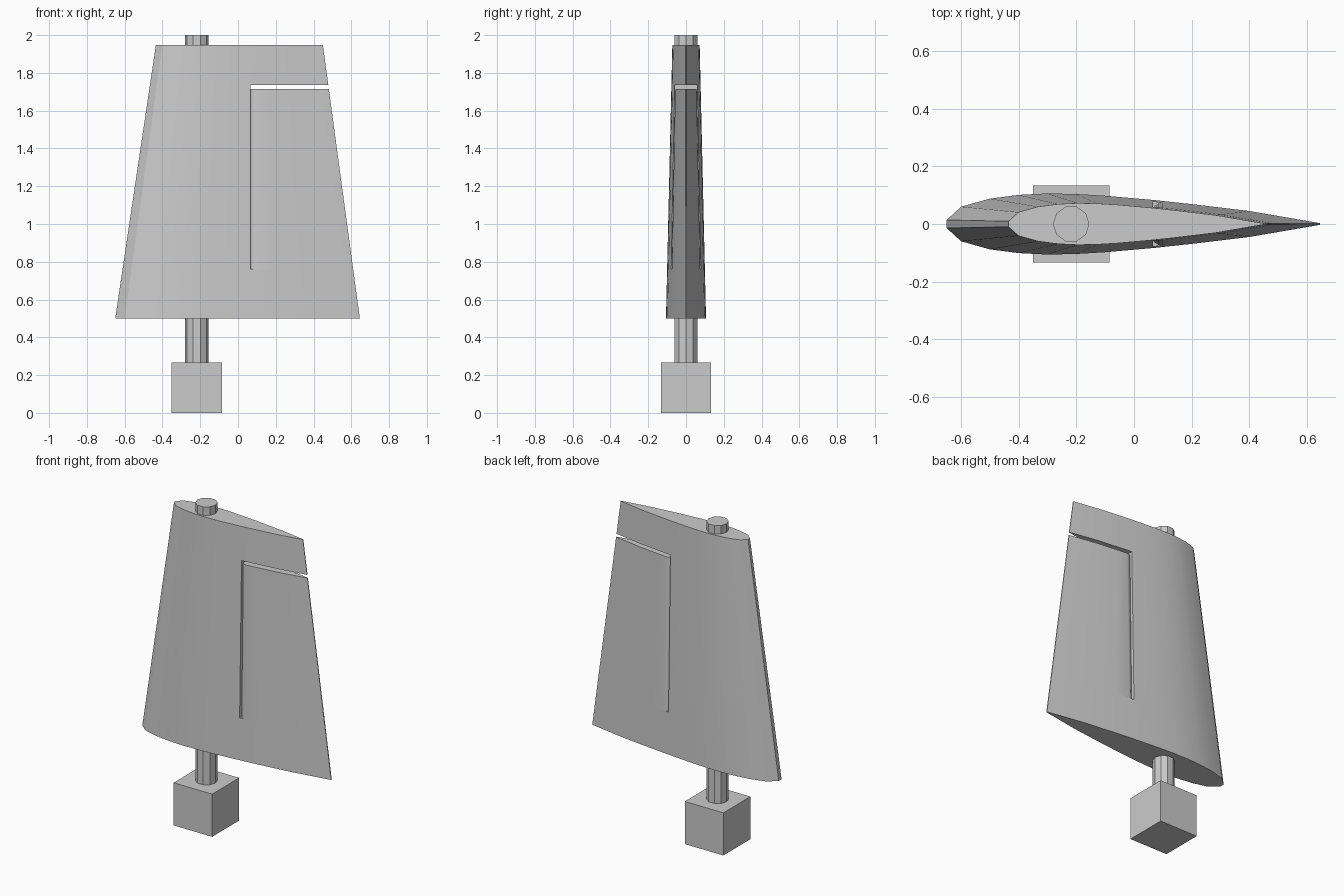
import bpy, bmesh, math

if "Cube" in bpy.data.objects:
    bpy.data.objects.remove(bpy.data.objects["Cube"])

# Half profile of the foil at its foot: (x, half thickness)
FOIL = [(-0.65, 0.014), (-0.60, 0.06), (-0.50, 0.088), (-0.40, 0.101), (-0.30, 0.106),
        (-0.20, 0.104), (-0.10, 0.098), (0.07, 0.083), (0.20, 0.069), (0.40, 0.045), (0.645, 0.003)]
Z0, Z1 = 0.50, 1.947
FLAP_Z0, FLAP_Z1, GAP_Z = 0.762, 1.715, 1.735
HINGE = 0.066


def taper(z):
    """Scale and x shift of the foil at height z."""
    t = (z - Z0) / (Z1 - Z0)
    return 1 - 0.317 * t, 0.009 * t


def section(z):
    s, dx = taper(z)
    return [(x * s + dx, y * s) for x, y in FOIL]


def flap_section(z):
    """Rounded nose tucked into the hinge slot, then the foil's own tail."""
    pts = section(z)

    def half(x):
        for (xa, ya), (xb, yb) in zip(pts, pts[1:]):
            if xa <= x <= xb:
                return ya + (yb - ya) * (x - xa) / (xb - xa)
        return pts[-1][1]

    nose = [(HINGE - 0.012, 0.5), (HINGE + 0.004, 0.8), (HINGE + 0.018, 0.95), (HINGE + 0.032, 1.0)]
    return [(x, half(x) * k) for x, k in nose] + pts[-3:]


def loft(name, sec, za, zb):
    bm = bmesh.new()
    rings = []
    for z in (za, zb):
        h = sec(z)
        loop = [(x, -y) for x, y in h] + [(x, y) for x, y in reversed(h)]
        rings.append([bm.verts.new((x, y, z)) for x, y in loop])
    n = len(rings[0])
    for i in range(n):
        j = (i + 1) % n
        bm.faces.new((rings[0][i], rings[0][j], rings[1][j], rings[1][i]))
    bm.faces.new(rings[0])
    bm.faces.new(rings[1])
    bmesh.ops.recalc_face_normals(bm, faces=bm.faces)
    me = bpy.data.meshes.new(name)
    bm.to_mesh(me)
    bm.free()
    ob = bpy.data.objects.new(name, me)
    bpy.context.collection.objects.link(ob)
    return ob


def box(name, lo, hi):
    bpy.ops.mesh.primitive_cube_add(size=1, location=[(a + b) / 2 for a, b in zip(lo, hi)])
    ob = bpy.context.object
    ob.name = name
    ob.scale = [b - a for a, b in zip(lo, hi)]
    bpy.ops.object.transform_apply(location=False, rotation=False, scale=True)
    return ob


def smooth(ob, angle=25):
    bpy.ops.object.select_all(action='DESELECT')
    ob.select_set(True)
    bpy.context.view_layer.objects.active = ob
    bpy.ops.object.shade_smooth_by_angle(angle=math.radians(angle))


# Main blade, with the flap opening cut out of its trailing side
blade = loft("blade", section, Z0, Z1)
cutter = box("flap_opening", (HINGE, -0.3, FLAP_Z0), (0.9, 0.3, GAP_Z))
mod = blade.modifiers.new("opening", 'BOOLEAN')
mod.operation = 'DIFFERENCE'
mod.solver = 'EXACT'
mod.object = cutter
bpy.ops.object.select_all(action='DESELECT')
blade.select_set(True)
bpy.context.view_layer.objects.active = blade
bpy.ops.object.modifier_apply(modifier=mod.name)
bpy.data.objects.remove(cutter, do_unlink=True)
smooth(blade)

# Hinged flap
smooth(loft("flap", flap_section, FLAP_Z0, FLAP_Z1))

# Ten-sided shaft through the blade
bpy.ops.mesh.primitive_cylinder_add(vertices=10, radius=0.063, depth=1.76,
                                    location=(-0.218, 0, 1.12), rotation=(0, 0, math.radians(18)))
bpy.context.object.name = "shaft"

# Base block
box("base_block", (-0.351, -0.133, 0), (-0.085, 0.133, 0.266))
